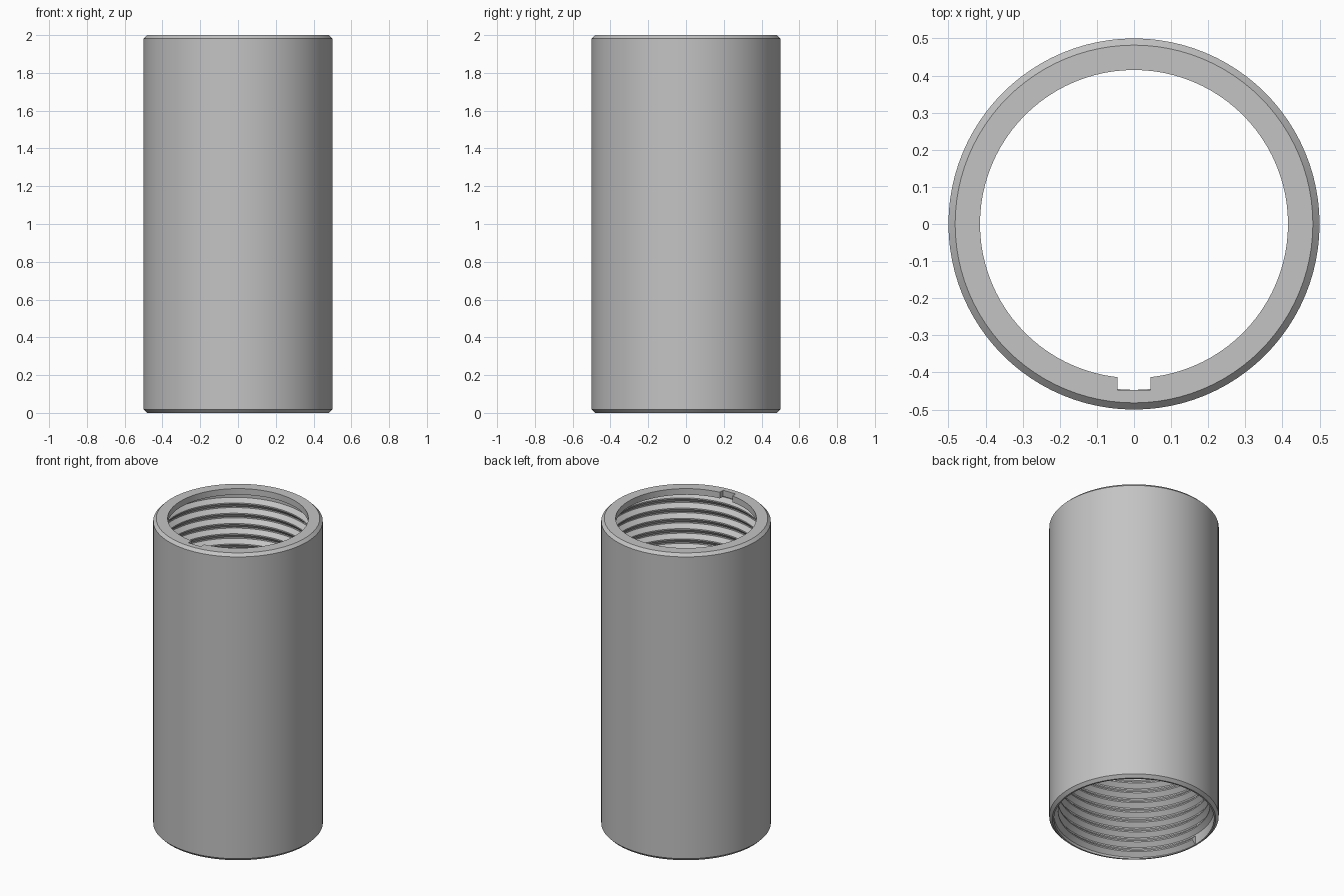
import bpy, bmesh, math
from mathutils import Matrix, Vector

if "Cube" in bpy.data.objects:
    bpy.data.objects.remove(bpy.data.objects["Cube"], do_unlink=True)

SIDES = 96
OUTER, BORE, CREST, LIP = 0.5, 0.472, 0.447, 0.415
HEIGHT, LIP_Z, CHAMFER = 2.0, 1.96, 0.018
PITCH, START_Z, TURNS = 0.0667, 0.03, 28.5

grey = bpy.data.materials.new("plain_grey")
grey.use_nodes = True
colour = (0.55, 0.55, 0.55, 1)
grey.diffuse_color = colour
grey.node_tree.nodes["Principled BSDF"].inputs["Base Color"].default_value = colour


def make_object(name, bm):
    bmesh.ops.recalc_face_normals(bm, faces=bm.faces)
    mesh = bpy.data.meshes.new(name)
    bm.to_mesh(mesh)
    bm.free()
    mesh.materials.append(grey)
    obj = bpy.data.objects.new(name, mesh)
    bpy.context.collection.objects.link(obj)
    return obj


def activate(obj):
    bpy.ops.object.select_all(action='DESELECT')
    obj.select_set(True)
    bpy.context.view_layer.objects.active = obj


def sweep(bm, profile, steps, rise, start, closed):
    """Carry a closed (radius, z) profile round the z axis."""
    rings = []
    for i in range(steps if closed else steps + 1):
        a = start + math.tau * i / SIDES
        dz = rise * i / SIDES
        rings.append([bm.verts.new((r * math.cos(a), r * math.sin(a), z + dz))
                      for r, z in profile])
    pairs = list(zip(rings, rings[1:]))
    if closed:
        pairs.append((rings[-1], rings[0]))
    n = len(profile)
    for a, b in pairs:
        for j in range(n):
            k = (j + 1) % n
            bm.faces.new((a[j], a[k], b[k], b[j]))
    if not closed:
        bm.faces.new(rings[0])
        bm.faces.new(rings[-1])


# Chamfered tube with an inward lip at the top
bm = bmesh.new()
sweep(bm, [(BORE, 0), (OUTER - CHAMFER, 0), (OUTER, CHAMFER),
           (OUTER, HEIGHT - CHAMFER), (OUTER - CHAMFER, HEIGHT),
           (LIP, HEIGHT), (LIP, LIP_Z), (BORE, LIP_Z)],
      SIDES, 0, 0, True)
sleeve = make_object("sleeve", bm)

# Key notch cut through the lip at the front
bm = bmesh.new()
bmesh.ops.create_cube(bm, size=1, matrix=Matrix.Translation(Vector((0, -CREST + 0.06, HEIGHT)))
                      @ Matrix.Diagonal((0.09, 0.12, 0.16, 1)))
cutter = make_object("notch_cutter", bm)
cutter.hide_render = True
cut = sleeve.modifiers.new("notch", 'BOOLEAN')
cut.operation = 'DIFFERENCE'
cut.solver = 'EXACT'
cut.object = cutter
activate(sleeve)
bpy.ops.object.modifier_apply(modifier=cut.name)
bpy.data.objects.remove(cutter, do_unlink=True)

# Helical thread inside the bore, starting at the right-hand side
bm = bmesh.new()
sweep(bm, [(BORE + 0.004, -0.029), (BORE, -0.029), (CREST, -0.004),
           (CREST, 0.004), (BORE, 0.029), (BORE + 0.004, 0.029)],
      int(SIDES * TURNS), PITCH, math.pi, False)
thread = make_object("inner_thread", bm)
thread.location.z = START_Z

for obj in (sleeve, thread):
    activate(obj)
    bpy.ops.object.shade_smooth_by_angle(angle=math.radians(30))
